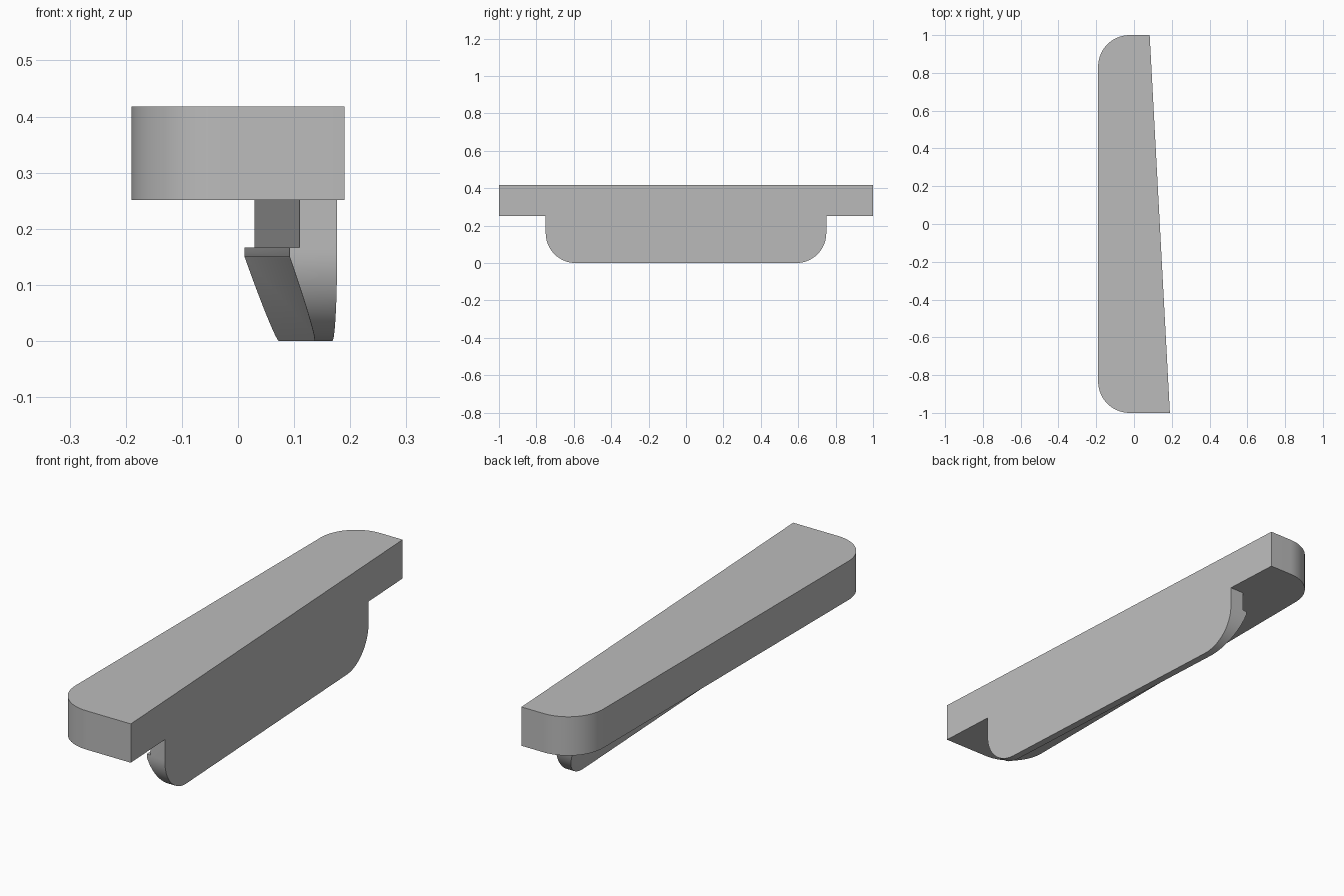
import bpy, bmesh, math
from mathutils import Vector

cube = bpy.data.objects.get("Cube")
if cube:
    bpy.data.objects.remove(cube, do_unlink=True)

grey = bpy.data.materials.new("plain_grey")
grey.use_nodes = True
colour = (0.5, 0.5, 0.5, 1)
grey.diffuse_color = colour
grey.node_tree.nodes["Principled BSDF"].inputs["Base Color"].default_value = colour

SLAB_BOTTOM, SLAB_TOP = 0.251, 0.418
HALF_TAB = 0.75
RADIUS = 0.167


def edge_x(y):
    """Slanted left side shared by the slab and the tab."""
    return 0.1365 - 0.0535 * y


def arc(cx, cy, r, start, end, steps=20):
    angles = [math.radians(start + (end - start) * i / steps) for i in range(steps + 1)]
    return [(cx + r * math.cos(a), cy + r * math.sin(a)) for a in angles]


def prism(name, near, far):
    """Solid between two matching outlines."""
    bm = bmesh.new()
    a = [bm.verts.new(p) for p in near]
    b = [bm.verts.new(p) for p in far]
    bm.faces.new(a)
    bm.faces.new(b[::-1])
    for i in range(len(a)):
        j = (i + 1) % len(a)
        bm.faces.new((a[i], b[i], b[j], a[j]))
    bmesh.ops.recalc_face_normals(bm, faces=bm.faces)
    mesh = bpy.data.meshes.new(name)
    bm.to_mesh(mesh)
    bm.free()
    mesh.materials.append(grey)
    obj = bpy.data.objects.new(name, mesh)
    bpy.context.collection.objects.link(obj)
    return obj


def combine(target, tool, operation):
    """Apply a boolean and discard the tool."""
    mod = target.modifiers.new("combine", 'BOOLEAN')
    mod.operation, mod.object, mod.solver = operation, tool, 'EXACT'
    bpy.context.view_layer.objects.active = target
    bpy.ops.object.modifier_apply(modifier=mod.name)
    bpy.data.objects.remove(tool, do_unlink=True)


# Slab: tapered plan with two rounded corners
side = -0.19
outline = [(edge_x(-1), -1), (edge_x(1), 1)]
outline += arc(side + RADIUS, 1 - RADIUS, RADIUS, 90, 180)
outline += arc(side + RADIUS, RADIUS - 1, RADIUS, 180, 270)
slab = prism("slab_with_hooked_tab",
             [(x, y, SLAB_BOTTOM) for x, y in outline],
             [(x, y, SLAB_TOP) for x, y in outline])

# Tab: hooked section (distance in from the slanted side, height) swept along it
section = [(0, SLAB_BOTTOM), (0.067, SLAB_BOTTOM), (0.067, 0.167), (0.085, 0.167),
           (0.085, 0.151), (0.032, 0), (0, 0)]
tab = prism("hooked_tab", *[[(edge_x(y) - d, y, z) for d, z in section] for y in (-1, 1)])

# Tab ends: rounded lower corners
r = 0.16
ends = [(HALF_TAB, 0.5), (-HALF_TAB, 0.5)]
ends += arc(r - HALF_TAB, r, r, 180, 270) + arc(HALF_TAB - r, r, r, 270, 360)
trimmer = prism("tab_trimmer", *[[(x, y, z) for y, z in ends] for x in (-0.5, 0.5)])
combine(tab, trimmer, 'INTERSECT')
combine(slab, tab, 'UNION')

# Merge coplanar faces and shade
bm = bmesh.new()
bm.from_mesh(slab.data)
bmesh.ops.remove_doubles(bm, verts=bm.verts, dist=0.0001)
bmesh.ops.dissolve_limit(bm, angle_limit=math.radians(0.5), verts=bm.verts, edges=bm.edges)
bm.to_mesh(slab.data)
bm.free()
slab.select_set(True)
bpy.context.view_layer.objects.active = slab
bpy.ops.object.shade_smooth_by_angle(angle=math.radians(20))
